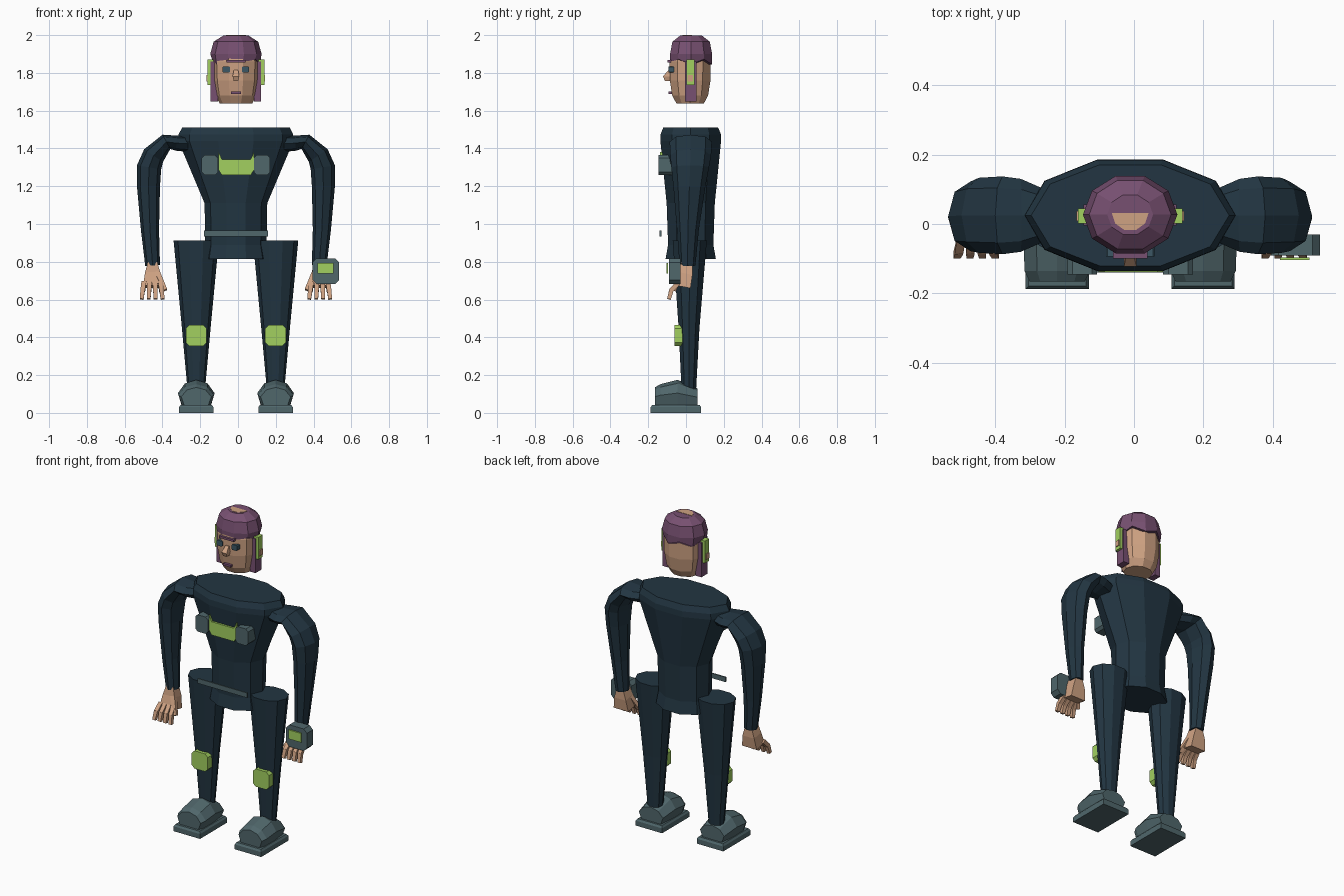
import bpy, bmesh, math
from mathutils import Vector

if "Cube" in bpy.data.objects:
    bpy.data.objects.remove(bpy.data.objects["Cube"])

CX, CY = -0.011, 0.025   # body axis


def material(name, rgb):
    m = bpy.data.materials.new(name)
    m.diffuse_color = (*rgb, 1)
    m.use_nodes = True
    m.node_tree.nodes["Principled BSDF"].inputs["Base Color"].default_value = m.diffuse_color
    return m


NAVY = material("navy suit", (0.016, 0.036, 0.054))
TEAL = material("grey teal", (0.080, 0.135, 0.148))
LIME = material("lime panel", (0.36, 0.63, 0.115))
SKIN = material("skin", (0.62, 0.36, 0.225))
PLUM = material("plum hair", (0.185, 0.080, 0.165))
EYE = material("eye blue", (0.045, 0.095, 0.13))


def loft(name, rings, mat):
    """Skin equal-sized rings of points and cap both ends."""
    bm = bmesh.new()
    rows = [[bm.verts.new(p) for p in ring] for ring in rings]
    n = len(rows[0])
    for a, b in zip(rows, rows[1:]):
        for i in range(n):
            j = (i + 1) % n
            bm.faces.new((a[i], a[j], b[j], b[i]))
    bm.faces.new(rows[0][::-1])
    bm.faces.new(rows[-1])
    bmesh.ops.recalc_face_normals(bm, faces=bm.faces)
    me = bpy.data.meshes.new(name)
    bm.to_mesh(me)
    bm.free()
    me.materials.append(mat)
    ob = bpy.data.objects.new(name, me)
    bpy.context.collection.objects.link(ob)
    return ob


def ellipse(cx, cy, z, rx, ry, n):
    return [(cx + rx * math.cos(math.tau * i / n),
             cy + ry * math.sin(math.tau * i / n), z) for i in range(n)]


def box(name, x0, x1, y0, y1, z0, z1, mat):
    ring = lambda z: [(x0, y0, z), (x1, y0, z), (x1, y1, z), (x0, y1, z)]
    return loft(name, [ring(z0), ring(z1)], mat)


def outline_plate(name, pts, y0, y1, mat):
    return loft(name, [[(x, y, z) for x, z in pts] for y in (y0, y1)], mat)


def pad(name, cx, cz, w, h, c, y0, y1, mat):
    """Rectangular block with clipped corners, facing the front."""
    pts = []
    for sx, sz in ((1, 1), (-1, 1), (-1, -1), (1, -1)):
        a = (cx + sx * w, cz + sz * (h - c))
        b = (cx + sx * (w - c), cz + sz * h)
        pts += [a, b] if sx * sz > 0 else [b, a]
    return outline_plate(name, pts, y0, y1, mat)


def limb(name, a, b, r0, r1, mat, n=4):
    """Tapered straight bar between two points."""
    a, b = Vector(a), Vector(b)
    d = (b - a).normalized()
    u = Vector((1, 0, 0))
    u = (u - d * u.dot(d)).normalized()
    v = d.cross(u)
    ang = [math.tau * (i + 0.5) / n for i in range(n)]
    return loft(name, [[p + r * (u * math.cos(t) + v * math.sin(t)) for t in ang]
                       for p, r in ((a, r0), (b, r1))], mat)


# Torso: wide shoulders, narrow waist, slight flare at the hem
torso = [(0.815, 0.175, 0.14), (0.89, 0.162, 0.126), (1.11, 0.166, 0.134),
         (1.44, 0.305, 0.169), (1.475, 0.303, 0.168), (1.51, 0.285, 0.153)]
loft("torso", [ellipse(CX, CY, z, rx, ry, 10) for z, rx, ry in torso], NAVY)
box("belt", -0.18, 0.16, -0.139, -0.131, 0.935, 0.965, TEAL)

# Chest panel and side pouches
outline_plate("chest_panel", [(-0.102, 1.38), (-0.085, 1.342), (0.067, 1.342), (0.084, 1.38),
                              (0.084, 1.285), (0.068, 1.26), (-0.086, 1.26), (-0.102, 1.285)],
              -0.138, -0.105, LIME)

# Arm path: distance out, height, in-plane radius, depth radius, centre y
ARM = [(0.235, 1.425, 0.045, 0.07, 0.025), (0.315, 1.428, 0.040, 0.105, 0.025),
       (0.368, 1.435, 0.043, 0.112, 0.025), (0.436, 1.362, 0.060, 0.108, 0.025),
       (0.460, 1.300, 0.065, 0.100, 0.022), (0.463, 1.200, 0.061, 0.085, 0.018),
       (0.455, 0.970, 0.048, 0.058, 0.010), (0.441, 0.780, 0.039, 0.042, 0.008)]

for s, side in ((-1, "left"), (1, "right")):
    X = lambda d: CX + s * d

    pad(side + "_chest_pouch", X(0.138), 1.312, 0.043, 0.052, 0.015, -0.145, -0.07, TEAL)

    # Sleeve
    rings = []
    for i, (d, z, r, ry, cy) in enumerate(ARM):
        p, q = ARM[max(i - 1, 0)], ARM[min(i + 1, len(ARM) - 1)]
        t = Vector((q[0] - p[0], q[1] - p[1])).normalized()
        rings.append([(X(d - t.y * r * math.cos(a)), cy + ry * math.sin(a),
                       z + t.x * r * math.cos(a))
                      for a in (math.tau * k / 8 for k in range(8))])
    loft(side + "_arm", rings, NAVY)

    # Hand: flared palm, four fingers and a thumb
    palm = [(0.785, 0.024, -0.026, 0.034), (0.73, 0.040, -0.034, 0.034), (0.66, 0.050, -0.055, 0.024)]
    loft(side + "_palm", [[(X(0.441 - w), y0, z + 0.015), (X(0.441 + w), y0, z + 0.015),
                           (X(0.441 + w), y1, z), (X(0.441 - w), y1, z)]
                          for z, w, y0, y1 in palm], SKIN)
    for k in range(4):
        d = 0.400 + 0.029 * k
        spread = (k - 1.5) * 0.008
        limb(f"{side}_finger_{k + 1}", (X(d), -0.04, 0.690),
             (X(d + spread / 2), -0.078, 0.648), 0.018, 0.017, SKIN)
        limb(f"{side}_fingertip_{k + 1}", (X(d + spread / 2), -0.076, 0.655),
             (X(d + spread), -0.090, 0.602), 0.017, 0.014, SKIN)
    limb(side + "_thumb", (X(0.418), -0.02, 0.745), (X(0.374), -0.062, 0.650), 0.020, 0.014, SKIN)

    # Trouser leg
    leg = [(0.13, 0.047, 0.041, 0.015), (0.45, 0.076, 0.058, 0.016), (0.912, 0.120, 0.095, 0.02)]
    loft(side + "_leg", [ellipse(X(0.210), cy, z, rx, ry, 10) for z, rx, ry, cy in leg], NAVY)
    pad(side + "_knee_pad", X(0.210), 0.41, 0.055, 0.055, 0.018, -0.06, -0.018, LIME)

    # Boot: rounded upper on a flat sole
    half = [(0.078, 0.0), (0.097, 0.48), (0.060, 0.86)]
    section = half + [(0, 1)] + [(-x, z) for x, z in half[::-1]]
    boot = [(-0.165, 0.82, 0.095), (-0.135, 0.97, 0.112), (-0.045, 1.0, 0.135), (0.06, 0.85, 0.09)]
    loft(side + "_boot", [[(X(0.210 + x * w), y, 0.04 + z * h) for x, z in section]
                          for y, w, h in boot], TEAL)
    sole = [(0.0, 0.0), (0.03, 0.0), (0.042, 0.008)]
    loft(side + "_sole", [[(X(0.210 - 0.091 + i), -0.187 + i, z), (X(0.210 + 0.091 - i), -0.187 + i, z),
                           (X(0.210 + 0.091 - i), 0.08 - i, z), (X(0.210 - 0.091 + i), 0.08 - i, z)]
                          for z, i in sole], TEAL)

    # Head sides: sideburn, ear cover and ear
    for name, d0, d1, y0, y1, z0, z1, mat in (
            ("sideburn", 0.095, 0.134, -0.004, 0.056, 1.648, 1.86, PLUM),
            ("ear_cover", 0.120, 0.150, 0.002, 0.044, 1.735, 1.872, LIME),
            ("ear", 0.120, 0.155, 0.008, 0.038, 1.755, 1.790, SKIN)):
        box(f"{side}_{name}", *sorted((X(d0), X(d1))), y0, y1, z0, z1, mat)
    pad(side + "_eye", X(0.051), 1.818, 0.019, 0.017, 0.005, -0.093, -0.05, EYE)

# Head
head = [(1.638, 0.086, 0.076), (1.68, 0.108, 0.100), (1.76, 0.122, 0.113),
        (1.86, 0.124, 0.114), (1.95, 0.100, 0.095)]
loft("head", [ellipse(CX, 0.022, z, rx, ry, 10) for z, rx, ry in head], SKIN)

# Hair cap with a zigzag hem and a bare patch on the crown
hair = [(1.865, 0.127, 0.116), (1.90, 0.136, 0.117), (1.965, 0.118, 0.104), (1.998, 0.066, 0.060)]
rings = [ellipse(CX, 0.027, z, rx, ry, 10) for z, rx, ry in hair]
rings[0] = [(x, y, z + (0.008 if i % 2 else -0.02)) for i, (x, y, z) in enumerate(rings[0])]
loft("hair", rings, PLUM)
crown = [(CX + 0.053 * math.cos(a), 0.032 + 0.052 * math.sin(a))
         for a in (math.pi + math.pi * k / 5 for k in range(6))]
loft("crown_patch", [[(x, y, z) for x, y in crown] for z in (1.994, 2.0)], SKIN)

# Face
box("brow", CX - 0.05, CX + 0.05, -0.099, -0.07, 1.855, 1.868, PLUM)
box("mouth", CX - 0.026, CX + 0.026, -0.093, -0.06, 1.688, 1.701, PLUM)
nose = [(1.758, 0.012, -0.112), (1.782, 0.018, -0.122), (1.815, 0.011, -0.092)]
loft("nose", [[(CX - w, y, z), (CX + w, y, z), (CX + w, -0.07, z), (CX - w, -0.07, z)]
              for z, w, y in nose], SKIN)

# Wrist computer on one forearm
pad("wrist_device", 0.465, 0.75, 0.071, 0.068, 0.022, -0.09, -0.03, TEAL)
box("wrist_screen", 0.42, 0.505, -0.104, -0.096, 0.737, 0.793, LIME)
